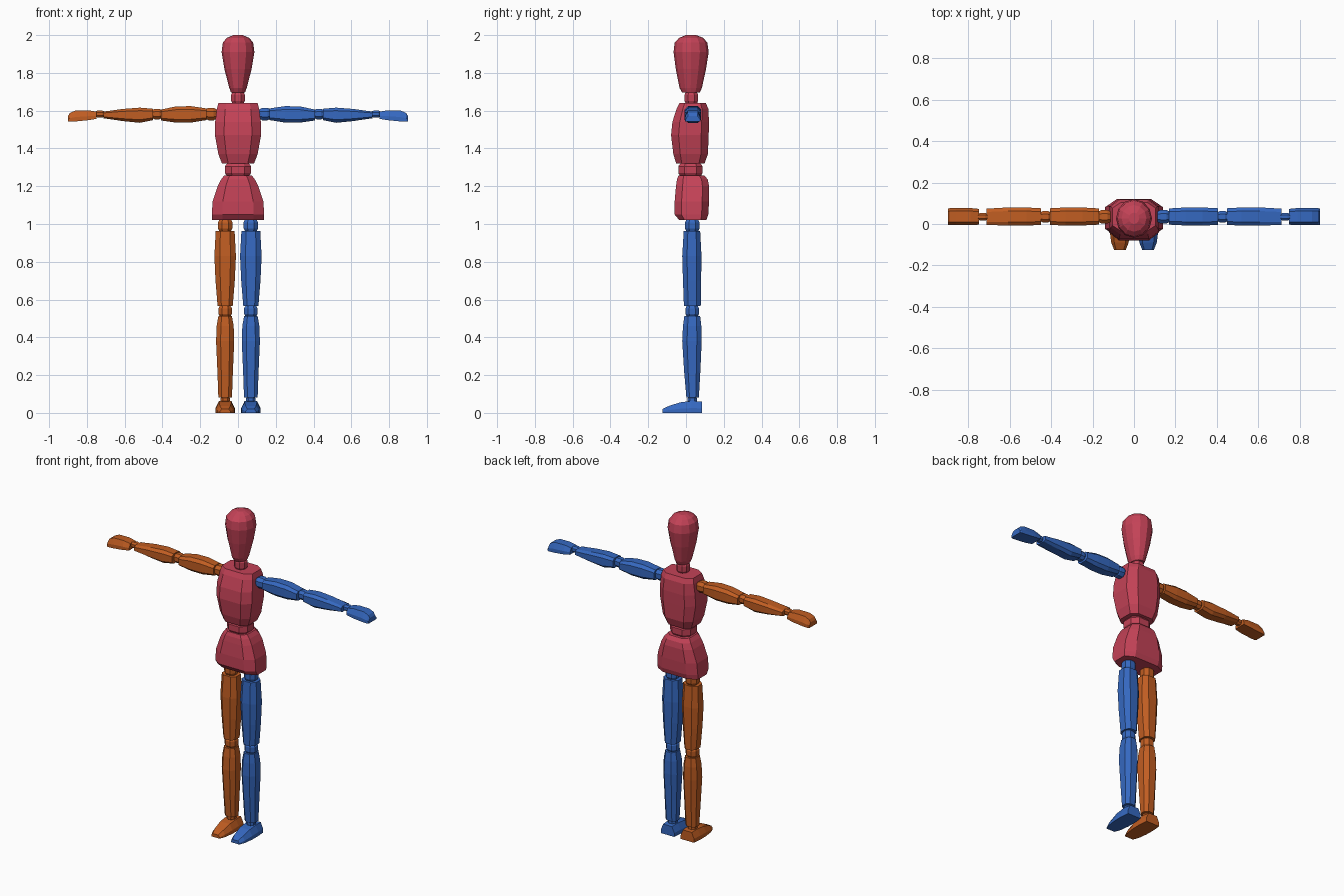
import bpy, bmesh, math

def material(name, rgb):
    m = bpy.data.materials.new(name)
    m.diffuse_color = (*rgb, 1)
    return m

RED = material("crimson", (0.55, 0.055, 0.095))
BLUE = material("blue", (0.036, 0.14, 0.53))
ORANGE = material("orange", (0.53, 0.11, 0.016))

# Unit cross-sections
def octagon(c):
    return [(1, -c), (1, c), (c, 1), (-c, 1), (-1, c), (-1, -c), (-c, -1), (c, -1)]

def body_section(c):   # octagon with a centre seam front and back
    return [(1, -c), (1, c), (c, 1), (0, 1), (-c, 1), (-1, c), (-1, -c), (-c, -1), (0, -1), (c, -1)]

def round_section(n):
    return [(math.cos(2 * math.pi * i / n), math.sin(2 * math.pi * i / n)) for i in range(n)]

WEDGE = [(-1, -1), (1, -1), (1, -0.2), (0.65, 1), (-0.65, 1), (-1, -0.2)]

def loft(name, axis, section, rings, mat):
    """Rings are (position, low u, high u, low v, high v) across the axis."""
    bm = bmesh.new()
    loops = []
    for t, u0, u1, v0, v1 in rings:
        loop = []
        for a, b in section:
            u = (u0 + u1) / 2 + a * (u1 - u0) / 2
            v = (v0 + v1) / 2 + b * (v1 - v0) / 2
            co = {"z": (u, v, t), "x": (t, u, v), "y": (u, t, v)}[axis]
            loop.append(bm.verts.new(co))
        loops.append(loop)
    n = len(section)
    for p, q in zip(loops, loops[1:]):
        for i in range(n):
            j = (i + 1) % n
            bm.faces.new((p[i], p[j], q[j], q[i]))
    bm.faces.new(loops[0])
    bm.faces.new(loops[-1])
    bmesh.ops.recalc_face_normals(bm, faces=bm.faces)
    me = bpy.data.meshes.new(name)
    bm.to_mesh(me)
    bm.free()
    me.materials.append(mat)
    ob = bpy.data.objects.new(name, me)
    bpy.context.collection.objects.link(ob)
    return ob

def joint(name, axis, a, b, u, v, r, mat):
    """Faceted ball between two limb segments."""
    d = b - a
    rings = [(a + d * f, u - r * k, u + r * k, v - r * k, v + r * k)
             for f, k in ((-0.1, 0.7), (0.25, 1), (0.75, 1), (1.1, 0.7))]
    loft(name, axis, octagon(0.45), rings, mat)

def sym(z, w, y0, y1):
    return (z, -w, w, y0, y1)

# Head and neck
loft("head", "z", round_section(12), [
    sym(1.695, 0.037, -0.02, 0.072), sym(1.72, 0.046, -0.034, 0.084),
    sym(1.82, 0.072, -0.054, 0.106), sym(1.91, 0.087, -0.066, 0.12),
    sym(1.96, 0.08, -0.06, 0.113), sym(1.985, 0.06, -0.037, 0.092),
    sym(2.0, 0.025, 0.0, 0.055)], RED)
joint("neck", "z", 1.635, 1.70, 0, 0.028, 0.036, RED)

# Torso, waist and pelvis
loft("torso", "z", body_section(0.6), [
    sym(1.32, 0.085, -0.052, 0.098), sym(1.37, 0.104, -0.067, 0.116),
    sym(1.47, 0.122, -0.079, 0.12), sym(1.54, 0.121, -0.072, 0.122),
    sym(1.61, 0.112, -0.05, 0.118), sym(1.64, 0.104, -0.035, 0.105)], RED)
loft("waist", "z", octagon(0.5), [
    sym(1.24, 0.05, -0.022, 0.07), sym(1.27, 0.07, -0.041, 0.088),
    sym(1.305, 0.07, -0.041, 0.088), sym(1.33, 0.05, -0.022, 0.07)], RED)
loft("pelvis", "z", body_section(0.6), [
    sym(1.02, 0.138, -0.035, 0.108), sym(1.05, 0.139, -0.06, 0.118),
    sym(1.12, 0.134, -0.06, 0.122), sym(1.20, 0.108, -0.053, 0.122),
    sym(1.235, 0.09, -0.048, 0.115), sym(1.257, 0.073, -0.04, 0.098)], RED)

for side, s, mat in (("right", -1, ORANGE), ("left", 1, BLUE)):
    # Arm, running outward along x
    def arm(part, section, rings):
        loft(f"{side}_{part}", "x", section, [(s * r[0], *r[1:]) for r in rings], mat)

    for part, a, b, r in (("shoulder", 0.115, 0.17, 0.033),
                          ("elbow", 0.405, 0.452, 0.028), ("wrist", 0.71, 0.752, 0.019)):
        joint(f"{side}_{part}", "x", s * a, s * b, 0.035, 1.582, r, mat)
    arm("upper_arm", octagon(0.6), [
        (0.168, -0.003, 0.075, 1.55, 1.612), (0.25, -0.007, 0.08, 1.537, 1.624),
        (0.33, -0.007, 0.08, 1.537, 1.622), (0.407, -0.005, 0.076, 1.548, 1.606)])
    arm("forearm", octagon(0.6), [
        (0.45, -0.005, 0.076, 1.55, 1.61), (0.52, -0.007, 0.08, 1.536, 1.616),
        (0.61, -0.007, 0.08, 1.545, 1.609), (0.712, -0.005, 0.074, 1.56, 1.595)])
    arm("hand", WEDGE, [
        (0.748, -0.003, 0.073, 1.557, 1.594), (0.79, -0.006, 0.077, 1.55, 1.602),
        (0.86, -0.006, 0.077, 1.543, 1.601), (0.89, -0.006, 0.077, 1.542, 1.588),
        (0.9, -0.003, 0.074, 1.542, 1.572)])

    # Leg, rings given as height, half width, back and front
    cx = s * 0.068
    def leg(part, rings):
        loft(f"{side}_{part}", "z", octagon(0.5),
             [(z, cx - w, cx + w, y0, y1) for z, w, y0, y1 in rings], mat)

    for part, a, b, r in (("hip", 0.96, 1.025, 0.038),
                          ("knee", 0.51, 0.567, 0.036), ("ankle", 0.055, 0.085, 0.025)):
        joint(f"{side}_{part}", "z", a, b, cx, 0.033, r, mat)
    leg("thigh", [
        (0.565, 0.04, -0.011, 0.078), (0.70, 0.051, -0.016, 0.08),
        (0.83, 0.057, -0.02, 0.082), (0.962, 0.05, -0.012, 0.075)])
    leg("shin", [
        (0.082, 0.036, 0.002, 0.068), (0.22, 0.041, -0.01, 0.076),
        (0.38, 0.048, -0.02, 0.083), (0.46, 0.045, -0.016, 0.081),
        (0.512, 0.036, -0.009, 0.075)])

    # Foot, from heel to toe
    loft(f"{side}_foot", "y", WEDGE, [
        (y, cx - w, cx + w, 0, h) for y, w, h in (
            (0.084, 0.046, 0.06), (0.03, 0.051, 0.063), (-0.03, 0.05, 0.056),
            (-0.09, 0.042, 0.037), (-0.125, 0.028, 0.02))], mat)
